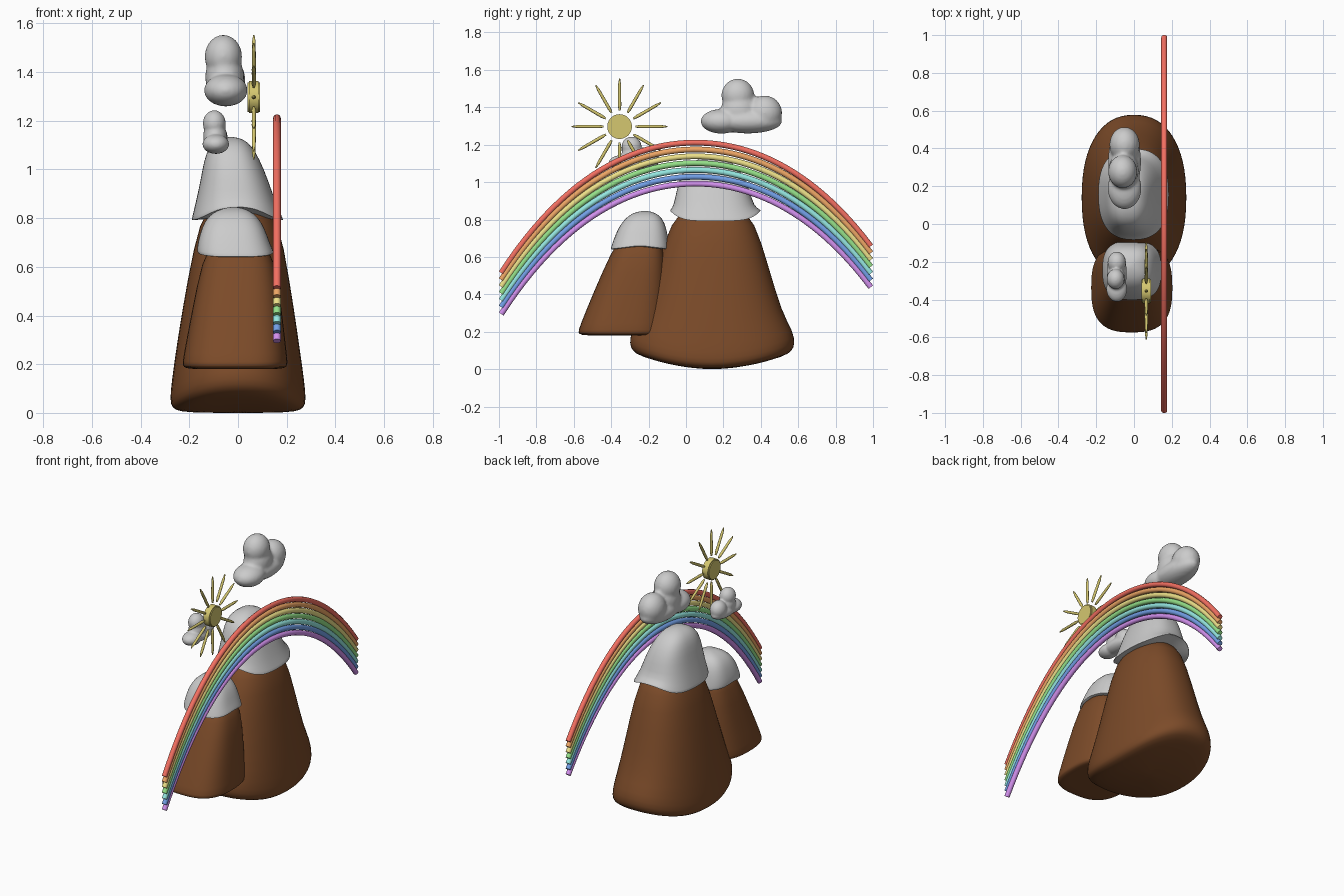
import bpy, bmesh
from math import sin, cos, pi, copysign, radians
from mathutils import Matrix, Vector

if "Cube" in bpy.data.objects:
    bpy.data.objects.remove(bpy.data.objects["Cube"])


def material(name, rgb):
    m = bpy.data.materials.new(name)
    m.diffuse_color = (*rgb, 1)
    m.use_nodes = True
    m.node_tree.nodes["Principled BSDF"].inputs["Base Color"].default_value = m.diffuse_color
    return m


def finish(name, bm, mat=None, angle=40):
    bmesh.ops.recalc_face_normals(bm, faces=bm.faces)
    me = bpy.data.meshes.new(name)
    bm.to_mesh(me)
    bm.free()
    ob = bpy.data.objects.new(name, me)
    bpy.context.collection.objects.link(ob)
    if mat:
        me.materials.append(mat)
    bpy.ops.object.select_all(action='DESELECT')
    ob.select_set(True)
    bpy.context.view_layer.objects.active = ob
    bpy.ops.object.shade_smooth_by_angle(angle=radians(angle))
    return ob


def loft(name, rings, power, lift, mat=None, n=32):
    """Stack of superellipse rings (z, cx, cy, rx, ry); lift(i, angle) bends a ring in z."""
    bm = bmesh.new()
    loops = []
    for i, (z, cx, cy, rx, ry) in enumerate(rings):
        loop = []
        for k in range(n):
            a = 2 * pi * k / n
            c, s = cos(a), sin(a)
            x = copysign(abs(c) ** (2 / power), c)
            y = copysign(abs(s) ** (2 / power), s)
            loop.append(bm.verts.new((cx + rx * x, cy + ry * y, z + lift(i, y, ry))))
        loops.append(loop)
    for a, b in zip(loops, loops[1:]):
        for k in range(n):
            bm.faces.new((a[k], a[(k + 1) % n], b[(k + 1) % n], b[k]))
    bm.faces.new(loops[0])
    bm.faces.new(loops[-1])
    ob = finish(name, bm, mat, 60)
    sub = ob.modifiers.new("round", 'SUBSURF')
    sub.levels = sub.render_levels = 1
    return ob


brown = material("brown", (0.2, 0.07, 0.022))
gold = material("gold", (0.66, 0.57, 0.16))

# Rock bodies; the large one has an underside bowed along y
loft("large_mountain", [
    (0.0, 0, .14, .02, .03), (0.0, 0, .14, .14, .22), (.003, 0, .14, .24, .39),
    (.018, 0, .14, .272, .43), (.05, 0, .14, .281, .445), (.12, 0, .14, .275, .435),
    (.3, 0, .14, .25, .375), (.55, .002, .142, .21, .30),
    (.8, .005, .145, .162, .222), (.86, 0, .145, .10, .14), (.87, 0, .145, .02, .03)],
    2.3, lambda i, y, ry: .085 * (y * ry / .44) ** 2 if i < 6 else 0, brown)
loft("small_mountain", [
    (.18, -.012, -.34, .02, .02), (.18, -.012, -.34, .15, .16), (.182, -.012, -.34, .205, .225),
    (.195, -.012, -.34, .217, .238), (.22, -.012, -.337, .216, .236),
    (.40, -.005, -.30, .188, .20), (.64, .003, -.252, .15, .142),
    (.70, 0, -.25, .10, .10), (.71, 0, -.25, .02, .02)],
    2.8, lambda i, y, ry: 0, brown)

# Snow caps, with the lower edge raised at front and back of the large one
loft("large_snow_cap", [
    (.80, 0, .145, .09, .13), (.793, 0, .155, .175, .23), (.79, -.002, .158, .19, .245),
    (.80, -.003, .157, .187, .241), (.87, -.01, .148, .163, .215),
    (.96, -.015, .145, .138, .196), (1.04, -.025, .14, .115, .165),
    (1.095, -.03, .135, .088, .125), (1.125, -.028, .135, .052, .07), (1.134, -.028, .135, .01, .015)],
    2.5, lambda i, y, ry: .055 * abs(y) ** 5 if 0 < i < 4 else 0)
loft("small_snow_cap", [
    (.645, -.005, -.25, .09, .09), (.64, -.005, -.247, .145, .148), (.64, -.01, -.246, .157, .158),
    (.65, -.012, -.245, .157, .157), (.70, -.018, -.24, .148, .145),
    (.76, -.02, -.233, .13, .127), (.805, -.022, -.226, .104, .1),
    (.835, -.02, -.222, .065, .065), (.847, -.018, -.22, .01, .01)],
    2.8, lambda i, y, ry: .02 * (1 - abs(y)) if 0 < i < 4 else 0)

# Clouds: overlapping puffs fused and softened
PUFFS = [((-.05, .19, 1.325), (.09, .112, .066)), ((-.06, .277, 1.463), (.077, .088, .09)),
         ((-.055, .285, 1.38), (.08, .10, .10)), ((-.05, .42, 1.37), (.08, .094, .093)),
         ((-.05, .33, 1.325), (.088, .185, .065))]


def cloud(name, place, voxel):
    bm = bmesh.new()
    for c, r in PUFFS:
        m = place @ Matrix.Translation(c) @ Matrix.Diagonal((*r, 1))
        bmesh.ops.create_uvsphere(bm, u_segments=32, v_segments=20, radius=1, matrix=m)
    ob = finish(name, bm, None, 180)
    rm = ob.modifiers.new("fuse", 'REMESH')
    rm.mode = 'VOXEL'
    rm.voxel_size = voxel
    rm.use_smooth_shade = True
    sm = ob.modifiers.new("soften", 'SMOOTH')
    sm.factor, sm.iterations = .5, 6


cloud("large_cloud", Matrix.Identity(4), .01)
cloud("small_cloud", Matrix.Translation((-.093, -.28, 1.153)) @ Matrix.Scale(.61, 4)
      @ Matrix.Translation((.053, -.295, -1.405)), .006)

# Sun disc facing sideways
SUN = Vector((.065, -.355, 1.297))
bm = bmesh.new()
bmesh.ops.create_cone(bm, cap_ends=True, segments=40, radius1=.066, radius2=.066, depth=.05,
                      matrix=Matrix.Translation(SUN) @ Matrix.Rotation(pi / 2, 4, 'Y'))
rim = [e for e in bm.edges if any(len(f.verts) > 4 for f in e.link_faces)]
bmesh.ops.bevel(bm, geom=rim, offset=.006, segments=2, affect='EDGES')
finish("sun_disc", bm, gold)

# Sun rays: slim rods tapered at both ends
bm = bmesh.new()
for k in range(12):
    turn = Matrix.Translation(SUN) @ Matrix.Rotation(k * pi / 6, 4, 'X')
    for r1, r2, z0, z1 in ((.005, .009, .085, .11), (.009, .008, .11, .225), (.008, .003, .225, .256)):
        bmesh.ops.create_cone(bm, cap_ends=True, segments=10, radius1=r1, radius2=r2, depth=z1 - z0,
                              matrix=turn @ Matrix.Translation((0, 0, (z0 + z1) / 2)))
finish("sun_rays", bm, gold)

# Rainbow: one arched tube repeated downwards in seven colours
BANDS = {"red": (.9, .16, .12), "orange": (.85, .38, .13), "yellow": (.85, .75, .25),
         "green": (.3, .75, .25), "cyan": (.3, .8, .75), "blue": (.17, .35, .8),
         "violet": (.65, .28, .85)}
for i, (name, rgb) in enumerate(BANDS.items()):
    cu = bpy.data.curves.new("rainbow_" + name, 'CURVE')
    cu.dimensions = '3D'
    cu.bevel_depth = .016
    cu.bevel_resolution = 3
    cu.use_fill_caps = True
    sp = cu.splines.new('POLY')
    sp.points.add(48)
    for k, p in enumerate(sp.points):
        y = -.988 + 1.976 * k / 48
        t = y - .05
        p.co = (.16, y, 1.211 - .0365 * i - .55 * t ** 2 - .09 * t ** 4, 1)
    sp.use_smooth = True
    cu.materials.append(material(name, rgb))
    bpy.context.collection.objects.link(bpy.data.objects.new("rainbow_" + name, cu))
